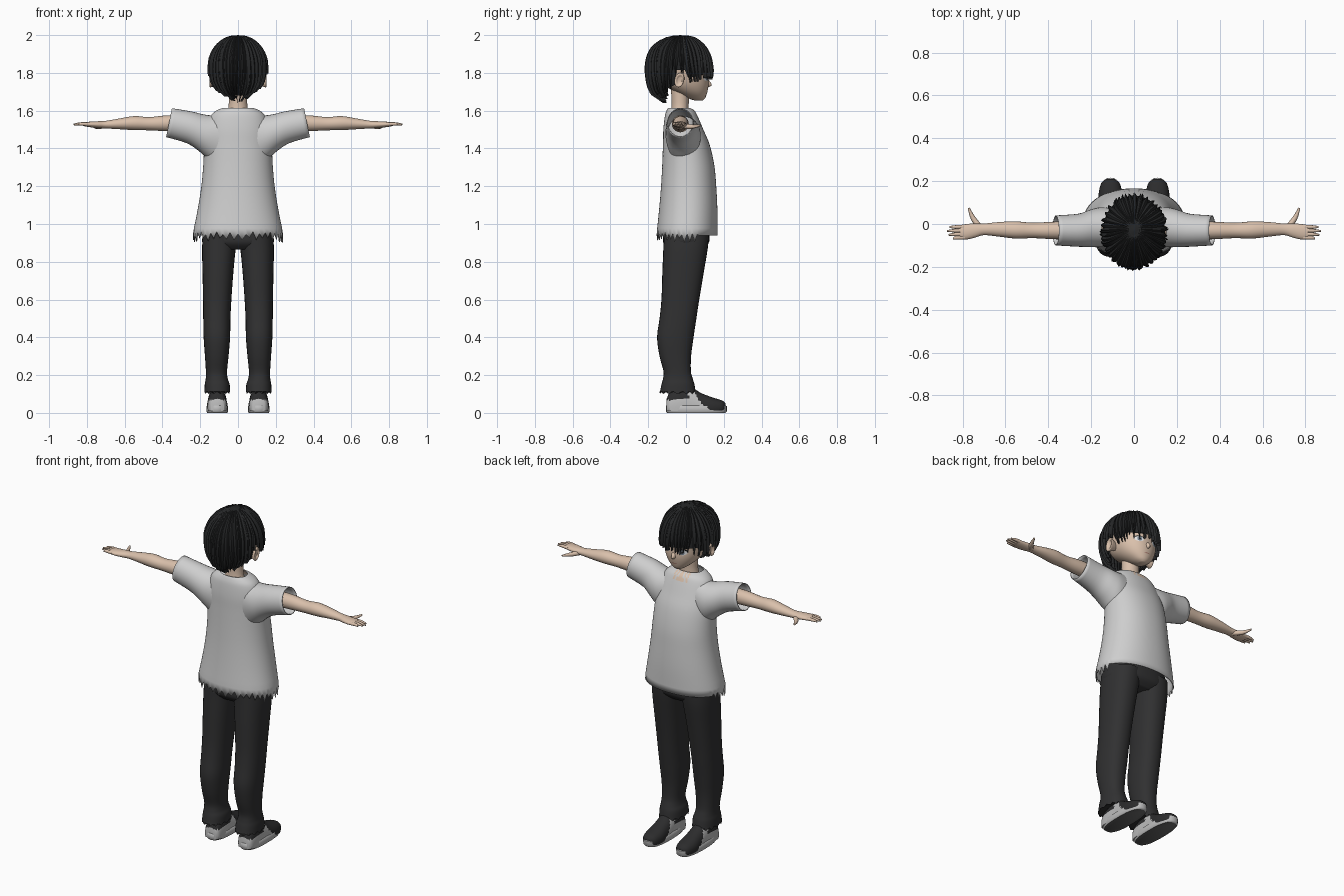
import bpy, bmesh, math, random
from mathutils import Vector
from mathutils.bvhtree import BVHTree

random.seed(4)
if "Cube" in bpy.data.objects:
    bpy.data.objects.remove(bpy.data.objects["Cube"])


def material(name, *rgb):
    m = bpy.data.materials.new(name)
    m.use_nodes = True
    m.diffuse_color = (*rgb, 1)
    m.node_tree.nodes["Principled BSDF"].inputs["Base Color"].default_value = (*rgb, 1)
    return m


SKIN = material("skin", .70, .53, .41)
CLOTH = material("shirt grey", .62, .62, .62)
HAIR = material("hair black", .018, .019, .02)
DENIM = material("trouser black", .03, .03, .031)
LEATHER = material("shoe black", .025, .025, .026)
RUBBER = material("shoe grey", .5, .5, .5)
TREAD = material("tread grey", .12, .12, .12)
WHITE = material("eye white", .8, .8, .8)
IRIS = material("iris blue grey", .16, .2, .25)
LIP = material("lip", .45, .24, .19)


def smooth(rows, k=4):
    """Catmull-Rom interpolation through tuples of numbers."""
    out = []
    for i in range(len(rows) - 1):
        a, b = rows[max(i - 1, 0)], rows[i]
        c, d = rows[i + 1], rows[min(i + 2, len(rows) - 1)]
        for s in range(k):
            t = s / k
            out.append(tuple(q + t / 2 * (r - p + t * (2 * p - 5 * q + 4 * r - w
                             + t * (3 * (q - r) + w - p)))
                             for p, q, r, w in zip(a, b, c, d)))
    return out + [rows[-1]]


def ring(c, u, v, n=24, p=2.0):
    """Superellipse around c spanned by u and v."""
    pts = []
    for i in range(n):
        a = math.tau * i / n
        cs, sn = math.cos(a), math.sin(a)
        pts.append(Vector(c) + Vector(u) * math.copysign(abs(cs) ** (2 / p), cs)
                   + Vector(v) * math.copysign(abs(sn) ** (2 / p), sn))
    return pts


def flat_ring(z, x0, x1, y0, y1, n=24, p=2.0):
    return ring(((x0 + x1) / 2, (y0 + y1) / 2, z), ((x1 - x0) / 2, 0, 0), (0, (y1 - y0) / 2, 0), n, p)


def centred(rows, n=24, p=2.0):
    return [flat_ring(z, -w, w, b, f, n, p) for z, w, b, f in smooth(rows)]


def tube(points, radii):
    """Tapered tube for fingers, running mainly along x or y."""
    rows = smooth([(*p, r) for p, r in zip(points, radii)], 3)
    along = Vector(points[-1]) - Vector(points[0])
    side = along.cross(Vector((0, 0, 1))).normalized()
    return [ring(r[:3], side * r[3], Vector((0, 0, r[3])), 8) for r in rows]


def build(name, lofts, mats, cap=True, mirror=False, thick=0, rule=None, angle=50):
    bm = bmesh.new()
    for rings in lofts:
        vs = [[bm.verts.new(p) for p in r] for r in rings]
        n = len(vs[0])
        for a, b in zip(vs, vs[1:]):
            for i in range(n):
                bm.faces.new((a[i], a[(i + 1) % n], b[(i + 1) % n], b[i]))
        if cap:
            bm.faces.new(vs[0])
            bm.faces.new(vs[-1])
    bmesh.ops.recalc_face_normals(bm, faces=bm.faces)
    if rule:
        for f in bm.faces:
            f.material_index = rule(f.calc_center_median(), f.normal)
    me = bpy.data.meshes.new(name)
    bm.to_mesh(me)
    bm.free()
    for m in mats:
        me.materials.append(m)
    me.shade_smooth()
    me.set_sharp_from_angle(angle=math.radians(angle))
    ob = bpy.data.objects.new(name, me)
    bpy.context.collection.objects.link(ob)
    if thick:
        mod = ob.modifiers.new("cloth thickness", 'SOLIDIFY')
        mod.thickness, mod.offset = thick, -1
    if mirror:
        ob.modifiers.new("mirror", 'MIRROR')
    return ob


# Shirt body with a torn hem on the back and sides
torso = centred([(1.615, .08, -.095, .02), (1.6, .115, -.103, .045), (1.57, .145, -.112, .062),
                 (1.5, .168, -.12, .092), (1.42, .178, -.122, .125), (1.31, .184, -.126, .15),
                 (1.2, .194, -.132, .16), (1.08, .213, -.142, .166), (.955, .238, -.155, .166)], 80, 2.15)
for i, p in enumerate(torso[-1]):
    if p.y < .06:
        p.z += random.uniform(-.055, -.025) if i % 2 else random.uniform(-.012, .008)
    else:
        p.z = .94


def neck_tears(c, n):
    return int(c.y > 0 and c.z > 1.575 and abs(c.x) < .05 and int(abs(c.x) * 110) % 2 == 0)


build("shirt_body", [torso], [CLOTH, SKIN], cap=False, thick=.005, rule=neck_tears)

# Wide short sleeves: x, bottom, top, back, front
sleeve = [ring((x, (b + f) / 2, (lo + hi) / 2), (0, (f - b) / 2, 0), (-.2 * (hi - lo) / 2, 0, (hi - lo) / 2), 32)
          for x, lo, hi, b, f in smooth([(.08, 1.3, 1.592, -.1, .07), (.15, 1.355, 1.576, -.108, .078),
                                         (.2, 1.395, 1.58, -.108, .068), (.26, 1.43, 1.595, -.106, .048),
                                         (.365, 1.46, 1.613, -.1, .04)])]
build("shirt_sleeves", [sleeve], [CLOTH], cap=False, mirror=True, thick=.005)

# Arms and hands: x, y, z, half depth, half height
arm = [ring((x, y, z), (0, a, 0), (0, 0, b), 20) for x, y, z, a, b in smooth([
    (.2, -.03, 1.53, .045, .045), (.37, -.03, 1.533, .041, .042), (.47, -.03, 1.531, .036, .035),
    (.55, -.028, 1.534, .04, .037), (.63, -.025, 1.53, .034, .028), (.7, -.025, 1.526, .027, .02),
    (.74, -.03, 1.526, .033, .018), (.78, -.036, 1.527, .036, .015), (.812, -.038, 1.528, .033, .011)])]
fingers = [tube([(.79, y, 1.528), (.83, y - .001, 1.53), (tip, y * 1.08, 1.527)], [.01, .009, .004])
           for y, tip in [(-.013, .862), (-.03, .872), (-.047, .866), (-.063, .845)]]
thumb = tube([(.715, -.02, 1.52), (.75, .025, 1.515), (.772, .075, 1.521)], [.015, .012, .005])
build("arms_and_hands", [arm, thumb] + fingers, [SKIN], mirror=True)

# Trousers: hips, then tapering legs with loose cuffs
build("trouser_hips", [centred([(1.06, .17, -.11, .12), (.95, .185, -.12, .125),
                                (.9, .188, -.12, .12), (.865, .15, -.09, .085)], 40, 2.4)], [DENIM])
leg = [flat_ring(*r, 28, 2.3) for r in smooth([
    (.95, .002, .185, -.118, .122), (.87, .012, .19, -.12, .115), (.75, .024, .188, -.125, .095),
    (.6, .035, .185, -.13, .07), (.5, .04, .184, -.14, .055), (.4, .042, .182, -.153, .04),
    (.3, .05, .175, -.14, .027), (.22, .058, .17, -.119, .026), (.18, .054, .171, -.122, .036),
    (.15, .044, .176, -.13, .045), (.1, .042, .178, -.14, .052)])]
for i, p in enumerate(leg[-1]):
    p.z += .012 * (i % 2)
build("trouser_legs", [leg], [DENIM], mirror=True)

# Shoes: sole outline, then an upper with pale side bands
sole = [flat_ring(z, .11 - w, .11 + w, b, f, 32, 2.6)
        for z, w, b, f in [(0, .053, -.1, .208), (.008, .058, -.107, .216), (.036, .057, -.107, .216), (.042, .05, -.1, .205)]]
build("shoe_soles", [sole], [RUBBER, TREAD], mirror=True, rule=lambda c, n: int(n.z < -.8))
upper = [ring((.11, y, .03), (w, 0, 0), (0, 0, top - .03), 32, 2.3) for y, w, top in smooth([
    (-.102, .036, .075), (-.085, .047, .11), (-.04, .052, .13), (.03, .052, .132), (.08, .054, .105),
    (.14, .055, .082), (.19, .043, .066), (.21, .02, .05)], 6)]
for r in upper:
    for p in r:
        p.z = max(p.z, .01)


def shoe_bands(c, n):
    slanted = abs(c.y - .09 + .6 * c.z) < .02 and c.z < .118
    return int(slanted or (c.y < .05 and c.z < .068))


build("shoe_uppers", [upper], [LEATHER, RUBBER], mirror=True, rule=shoe_bands)

# Neck, head, nose and ears
build("neck", [centred([(1.55, .07, -.088, .02), (1.62, .05, -.076, .014), (1.72, .05, -.08, .02)])], [SKIN])
head = build("head", [centred([(1.654, .018, .045, .088), (1.668, .045, .005, .102), (1.7, .082, -.06, .113),
                               (1.74, .108, -.12, .12), (1.79, .122, -.15, .118), (1.85, .128, -.165, .118),
                               (1.92, .1, -.13, .08), (1.965, .04, -.08, .03)], 40, 2.1)], [SKIN])
nose = [ring((0, y, z), (w, 0, 0), (0, 0, h), 12) for y, z, w, h in
        smooth([(.108, 1.748, .017, .026), (.124, 1.742, .011, .016), (.136, 1.736, .003, .004)])]
build("nose", [nose], [SKIN])
ear = [ring((x, -.03 - s * .2, 1.762), (0, s, 0), (0, .2 * s, s * 1.5), 16)
       for x, s in smooth([(.105, .014), (.13, .022), (.147, .026), (.151, .02), (.144, .012)])]
build("ears", [ear], [SKIN], mirror=True)

# Painted features as thin plates that follow the face
skull = BVHTree.FromPolygons([v.co for v in head.data.vertices], [p.vertices for p in head.data.polygons])


def plate(name, x, z, w, h, lift, mat, mirror=True):
    rings = []
    for s in (1, .66, .33, .02):
        pts = ring((x, .5, z), (w * s, 0, 0), (0, 0, h * s), 20)
        for p in pts:
            p.y = skull.ray_cast(p, Vector((0, -1, 0)))[0].y + lift
        rings.append(pts)
    build(name, [rings], [mat], cap=False, mirror=mirror)


plate("eyelashes", .052, 1.777, .027, .016, .001, HAIR)
plate("eye_whites", .052, 1.772, .024, .015, .002, WHITE)
plate("irises", .051, 1.773, .012, .014, .003, IRIS)
plate("pupils", .051, 1.773, .005, .007, .004, HAIR)
plate("eyebrows", .053, 1.808, .026, .004, .002, HAIR)
plate("mouth", 0, 1.698, .019, .003, .002, LIP, mirror=False)

# Hair: a shell around the skull and tapering locks over it
shape = smooth([(2, .004, -.035, -.025), (1.992, .045, -.085, .03), (1.968, .088, -.138, .07),
                (1.93, .122, -.18, .105), (1.88, .145, -.202, .127), (1.83, .151, -.209, .136),
                (1.78, .149, -.207, .14), (1.74, .138, -.2, .14), (1.7, .108, -.188, .13),
                (1.67, .07, -.16, .1), (1.64, .03, -.11, .08)], 5)


def hair_point(a, z, off):
    for p, q in zip(shape, shape[1:]):
        if q[0] <= z:
            break
    t = min(max((p[0] - z) / (p[0] - q[0]), 0), 1)
    w, b, f = (p[i] + (q[i] - p[i]) * t for i in (1, 2, 3))
    return Vector((max(w + off, .001) * math.cos(a),
                   (b + f) / 2 + max((f - b) / 2 + off, .001) * math.sin(a), z))


def hair_end(a):
    """Height of the hair's lower edge: long nape, cut around ears, fringe."""
    s = math.sin(a)
    if s < -.15:
        return 1.71 - .06 * min(1, (-s - .15) / .75)
    if s < .2:
        return 1.79
    return 1.75 if s < .55 else 1.775


def lock(a, half, end, lift):
    sections = []
    for j in range(13):
        t = j / 12
        z = 1.997 - (1.997 - end) * t ** 1.5
        w = half * max(.04, 1 - t ** 4)
        lean = a + .1 * math.sin(a * 5) * t * t
        sections.append([hair_point(lean + w * k, z, o + lift) for k, o in
                         [(-1, -.009), (-.5, .002), (0, .006), (.5, .002), (1, -.009), (0, -.016)]])
    return sections


N = 72
shell = [[hair_point(math.tau * i / N, 2 - (.97 * (2 - hair_end(math.tau * i / N)) - .02) * (j / 14) ** 1.5, -.006)
          for i in range(N)] for j in range(15)]
build("hair_shell", [shell], [HAIR], cap=False)
locks = []
for i in range(40):
    a = math.tau * (i + .5) / 40
    locks.append(lock(a, .11, hair_end(a) + random.uniform(-.005, .014), 0))
for i in range(26):
    a = math.tau * (i + random.random()) / 26
    locks.append(lock(a, .06, hair_end(a) + random.uniform(-.012, .03), .004))
build("hair_locks", locks, [HAIR], angle=35)
